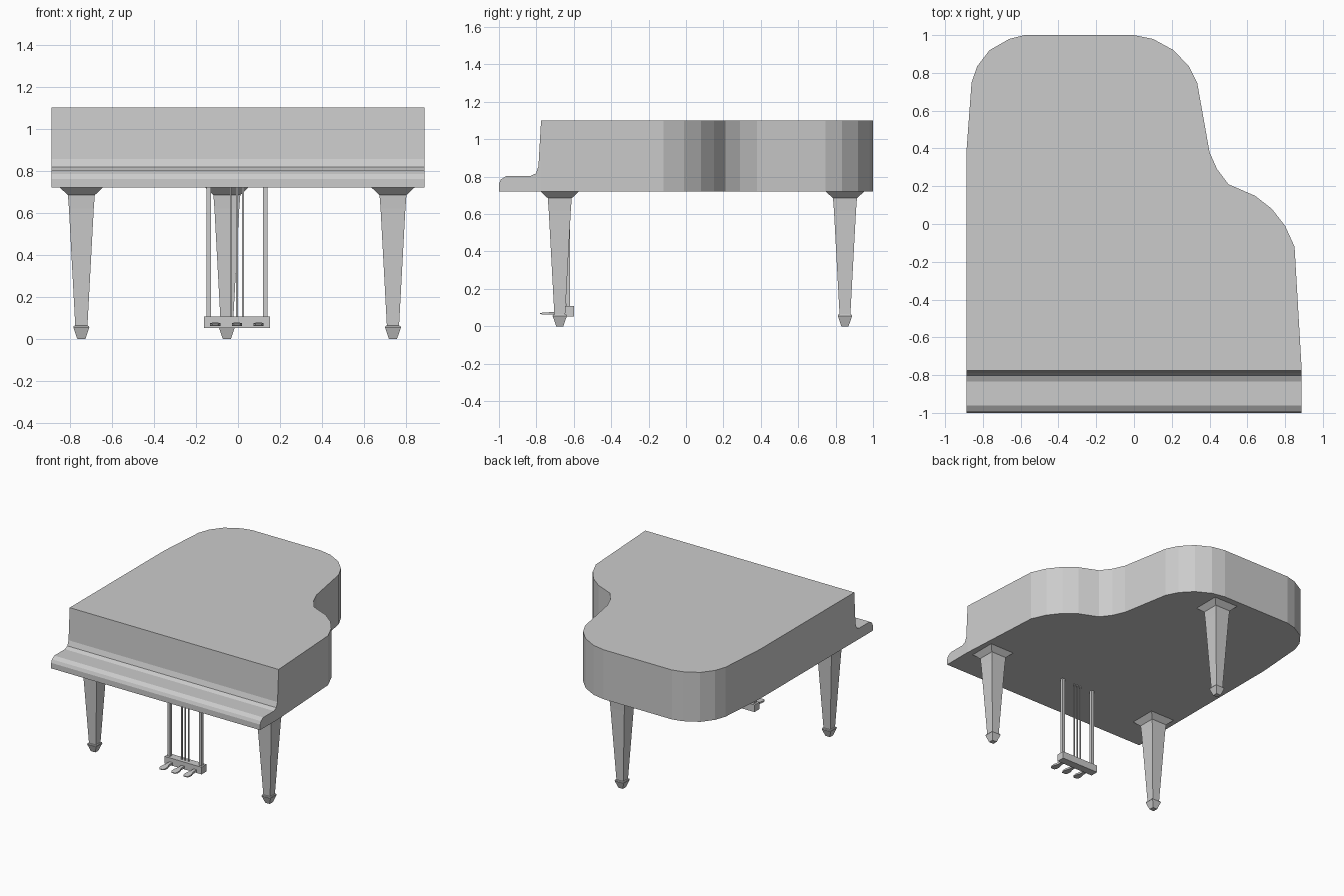
import bpy, bmesh

if "Cube" in bpy.data.objects:
    bpy.data.objects.remove(bpy.data.objects["Cube"])


def finish(name, bm):
    bmesh.ops.recalc_face_normals(bm, faces=bm.faces)
    me = bpy.data.meshes.new(name)
    bm.to_mesh(me)
    bm.free()
    ob = bpy.data.objects.new(name, me)
    bpy.context.collection.objects.link(ob)
    return ob


def loft(name, rings):
    """Skin a stack of equal-length point rings and cap both ends."""
    bm = bmesh.new()
    vs = [[bm.verts.new(p) for p in r] for r in rings]
    n = len(rings[0])
    for a, b in zip(vs, vs[1:]):
        for i in range(n):
            j = (i + 1) % n
            bm.faces.new((a[i], a[j], b[j], b[i]))
    bm.faces.new(vs[0])
    bm.faces.new(vs[-1])
    return finish(name, bm)


def box(name, x0, x1, y0, y1, z0, z1):
    return loft(name, [[(x0, y0, z), (x1, y0, z), (x1, y1, z), (x0, y1, z)]
                       for z in (z0, z1)])


# Case: curved plan outline with a stepped keyboard-lid profile at the front
W, Z0, Z1 = 0.888, 0.72, 1.10
plan = [(W, -0.775), (0.85, -0.12), (0.80, -0.01), (0.73, 0.08), (0.64, 0.15),
        (0.50, 0.21), (0.44, 0.29), (0.40, 0.38), (0.335, 0.745), (0.29, 0.835),
        (0.21, 0.92), (0.10, 0.98), (0.0, 1.0), (-0.58, 1.0), (-0.66, 0.98),
        (-0.765, 0.92), (-0.83, 0.835), (-0.86, 0.75), (-W, 0.37), (-W, -0.775)]
profile = [(-1.0, Z0), (-1.0, 0.762), (-0.99, 0.785), (-0.962, 0.803),
           (-0.833, 0.803), (-0.803, 0.817), (-0.789, 0.855)]
bm = bmesh.new()
low = [bm.verts.new((x, y, Z0)) for x, y in plan]
top = [bm.verts.new((x, y, Z1)) for x, y in plan]
right = [bm.verts.new((W, y, z)) for y, z in profile] + [top[0]]
left = [bm.verts.new((-W, y, z)) for y, z in profile] + [top[-1]]
for i in range(len(plan) - 1):
    bm.faces.new((low[i], low[i + 1], top[i + 1], top[i]))
for i in range(len(profile)):
    bm.faces.new((left[i], right[i], right[i + 1], left[i + 1]))
bm.faces.new(top)
bm.faces.new(low + [left[0], right[0]])
bm.faces.new(right + [low[0]])
bm.faces.new(left + [low[-1]])
finish("piano_case", bm)

# Legs: square tapered shafts with flared tops and small feet
leg_profile = [(0.0, 0.019), (0.055, 0.038), (0.062, 0.036), (0.064, 0.029),
               (0.62, 0.059), (0.685, 0.064), (0.69, 0.07), (Z0, 0.102)]
for name, cx, cy in (("front_left_leg", -0.745, -0.675),
                     ("front_right_leg", 0.737, -0.675),
                     ("back_leg", -0.053, 0.85)):
    loft(name, [[(cx + sx * h, cy + sy * h, z)
                 for sx, sy in ((-1, -1), (1, -1), (1, 1), (-1, 1))]
                for z, h in leg_profile])

# Pedal lyre: box, two posts and three rods
PX = -0.005
box("pedal_box", PX - 0.157, PX + 0.157, -0.66, -0.60, 0.053, 0.108)
for side, s in (("left", -1), ("right", 1)):
    c = PX + s * 0.134
    box(side + "_lyre_post", c - 0.011, c + 0.011, -0.642, -0.62, 0.108, Z0)
for i in (-1, 0, 1):
    c = PX + i * 0.029
    box("pedal_rod", c - 0.004, c + 0.004, -0.635, -0.627, 0.108, Z0)

# Pedals: narrow arms widening to flat, thin tips
pedal_sections = [(-0.65, 0.013, 0.062, 0.078), (-0.70, 0.013, 0.062, 0.078),
                  (-0.735, 0.024, 0.063, 0.075), (-0.765, 0.024, 0.064, 0.073),
                  (-0.78, 0.014, 0.065, 0.071)]
for i in (-1, 0, 1):
    c = PX + i * 0.103
    loft("pedal", [[(c - h, y, a), (c + h, y, a), (c + h, y, b), (c - h, y, b)]
                   for y, h, a, b in pedal_sections])
